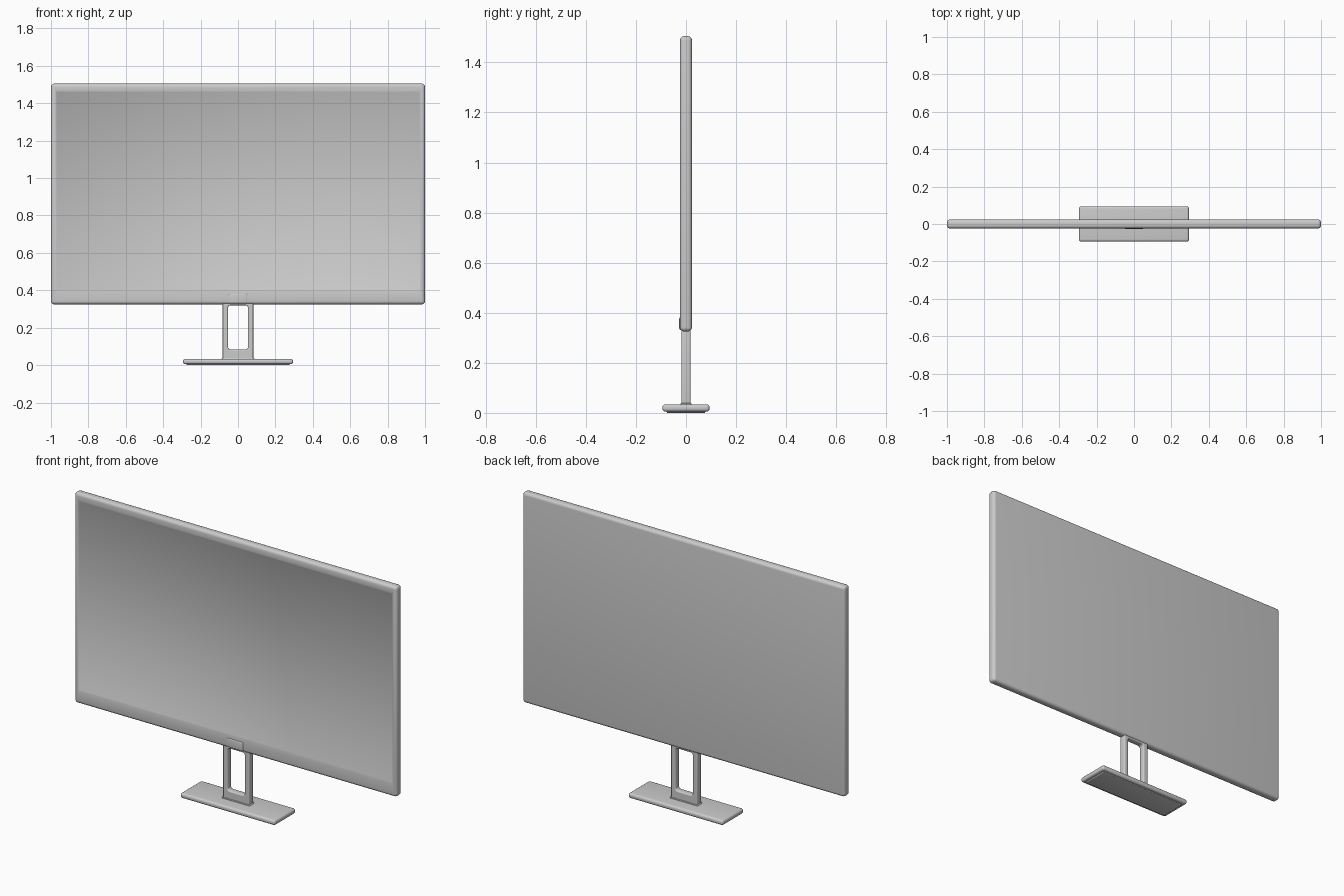
import bpy, bmesh, math
from mathutils import Vector

if "Cube" in bpy.data.objects:
    bpy.data.objects.remove(bpy.data.objects["Cube"])


def finish(obj, angle=50):
    bpy.ops.object.select_all(action='DESELECT')
    obj.select_set(True)
    bpy.context.view_layer.objects.active = obj
    bpy.ops.object.shade_smooth_by_angle(angle=math.radians(angle))
    return obj


def rounded_box(name, lo, hi, radius, segments=5, edit=None):
    """Box between two corners with all edges rounded."""
    lo, hi = Vector(lo), Vector(hi)
    bm = bmesh.new()
    bmesh.ops.create_cube(bm, size=1)
    for v in bm.verts:
        v.co = Vector([(lo[i] + hi[i]) / 2 + v.co[i] * (hi[i] - lo[i]) for i in range(3)])
    bmesh.ops.bevel(bm, geom=bm.edges[:], offset=radius, segments=segments,
                    profile=0.5, affect='EDGES')
    if edit:
        edit(bm)
    bmesh.ops.recalc_face_normals(bm, faces=bm.faces[:])
    mesh = bpy.data.meshes.new(name)
    bm.to_mesh(mesh)
    bm.free()
    obj = bpy.data.objects.new(name, mesh)
    bpy.context.collection.objects.link(obj)
    return finish(obj)


def recess_screen(bm):
    """Two insets in the front face: bezel rim, then the sunken screen."""
    bm.normal_update()
    front = max((f for f in bm.faces if f.normal.y < -0.99), key=lambda f: f.calc_area())
    for half, z0, z1, depth in ((0.974, 0.398, 1.465, 0), (0.970, 0.404, 1.460, 0.004)):
        bmesh.ops.inset_region(bm, faces=[front], thickness=0.004)
        mid = front.calc_center_median()
        for v in front.verts:
            v.co.x = half if v.co.x > mid.x else -half
            v.co.z = z1 if v.co.z > mid.z else z0
            v.co.y += depth


def rounded_rect(x, z0, z1, r, steps=5):
    pts = []
    for cx, cz, start in ((x - r, z1 - r, 0), (r - x, z1 - r, 90),
                          (r - x, z0 + r, 180), (x - r, z0 + r, 270)):
        for i in range(steps + 1):
            a = math.radians(start + 90 * i / steps)
            pts.append((cx + r * math.cos(a), cz + r * math.sin(a)))
    return pts


# Display panel with sunken screen and a wider lower border
rounded_box("display_panel", (-1, -0.024, 0.325), (1, 0.024, 1.505), 0.017, edit=recess_screen)

# Shallow raised pad in the middle of the lower border
rounded_box("chin_pad", (-0.05, -0.027, 0.331), (0.05, -0.01, 0.382), 0.006, 4)

# Stand: flat loop with a rounded opening
curve = bpy.data.curves.new("stand_loop", 'CURVE')
curve.dimensions = '2D'
curve.fill_mode = 'BOTH'
bevel = 0.006
curve.extrude = 0.018 - bevel
curve.bevel_depth = bevel
curve.bevel_resolution = 2
curve.offset = -bevel
for outline in (rounded_rect(0.082, 0.015, 0.345, 0.008), rounded_rect(0.053, 0.083, 0.320, 0.014)):
    spline = curve.splines.new('POLY')
    spline.points.add(len(outline) - 1)
    for p, (x, z) in zip(spline.points, outline):
        p.co = (x, z, 0, 1)
    spline.use_cyclic_u = True
stand = bpy.data.objects.new("stand_loop", curve)
stand.rotation_euler.x = math.pi / 2
bpy.context.collection.objects.link(stand)
bpy.ops.object.select_all(action='DESELECT')
stand.select_set(True)
bpy.context.view_layer.objects.active = stand
bpy.ops.object.convert(target='MESH')
finish(bpy.context.view_layer.objects.active)

# Low collar where the stand meets the base
rounded_box("stand_collar", (-0.087, -0.022, 0.025), (0.087, 0.022, 0.039), 0.004, 3)

# Base plate and the pad beneath it
rounded_box("base_plate", (-0.294, -0.094, 0.005), (0.294, 0.094, 0.034), 0.012)
rounded_box("base_pad", (-0.275, -0.077, 0), (0.275, 0.077, 0.015), 0.004, 3)
